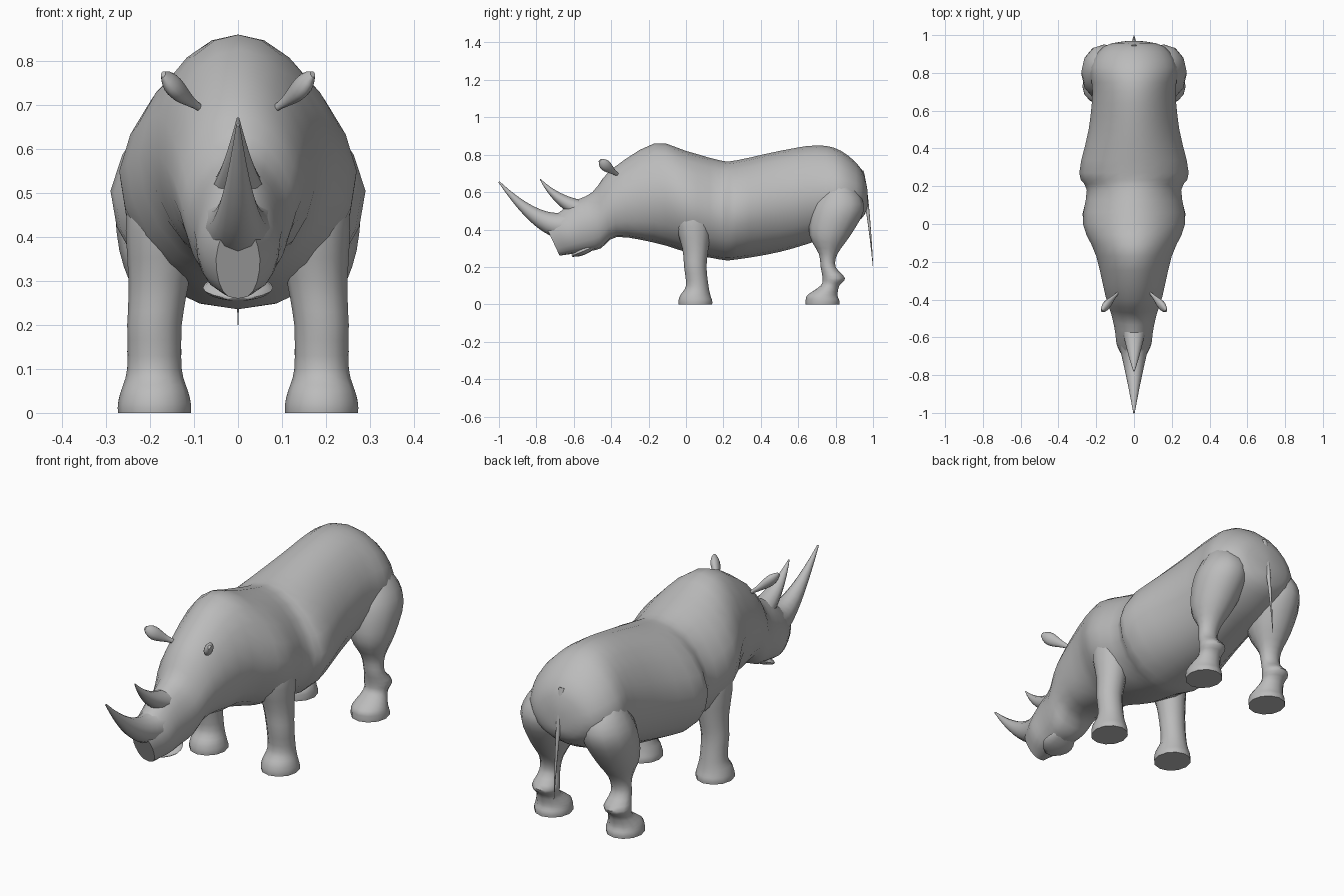
import bpy
import bmesh
import math
from mathutils import Vector

default_cube = bpy.data.objects.get("Cube")
if default_cube:
    bpy.data.objects.remove(default_cube, do_unlink=True)

grey = (.5, .5, .5, 1)
hide = bpy.data.materials.new("grey_hide")
hide.use_nodes = True
hide.diffuse_color = grey
hide.node_tree.nodes["Principled BSDF"].inputs["Base Color"].default_value = grey


def smooth_rows(rows, steps=3):
    """Fill in rows between the given ones along a smooth curve."""
    vectors = [Vector(row) for row in rows]
    padded = [vectors[0], *vectors, vectors[-1]]
    dense = []
    for before, start, end, after in zip(padded, padded[1:], padded[2:], padded[3:]):
        leave, arrive = (end - before) / 2, (after - start) / 2
        for step in range(steps):
            t = step / steps
            # Cubic curve with the slopes leave and arrive at its ends
            ease = t * t * (3 - 2 * t)
            bend = leave * (1 - t) - arrive * t
            dense.append(start.lerp(end, ease) + bend * t * (1 - t))
    return dense + [vectors[-1]]


def circle(sides):
    angles = [math.tau * side / sides for side in range(sides)]
    return [(math.cos(angle), math.sin(angle)) for angle in angles]


def skin(name, rings):
    """Join rings of points into one closed, smooth surface."""
    bm = bmesh.new()
    loops = [[bm.verts.new(point) for point in ring] for ring in rings]
    for lower, upper in zip(loops, loops[1:]):
        for side in range(len(lower)):
            bm.faces.new((lower[side - 1], lower[side], upper[side], upper[side - 1]))
    bm.faces.new(loops[0])
    bm.faces.new(loops[-1])
    bmesh.ops.recalc_face_normals(bm, faces=bm.faces)
    mesh = bpy.data.meshes.new(name)
    bm.to_mesh(mesh)
    bm.free()
    mesh.materials.append(hide)
    part = bpy.data.objects.new(name, mesh)
    bpy.context.collection.objects.link(part)
    bpy.ops.object.select_all(action="DESELECT")
    part.select_set(True)
    bpy.context.view_layer.objects.active = part
    bpy.ops.object.shade_smooth_by_angle(angle=math.radians(50))


def body(name, rows):
    """Upright egg-shaped sections; the head leans forward and has fuller jowls."""
    rings = []
    for y, top, bottom, half_width in smooth_rows(rows):
        lean = max(0, -.2 - y) * .15
        middle, half_height = (top + bottom) / 2, (top - bottom) / 2
        ring = []
        for across, up in circle(20):
            narrow = 1 - .15 * max(0, up)
            if lean and up < 0:
                across = math.copysign(abs(across) ** .7, across)
            ring.append((half_width * across * narrow,
                         y + lean * (1 - up) / 2,
                         middle + half_height * up))
        rings.append(ring)
    skin(name, rings)


def leg(name, side, rows, hoof_y):
    """Level sections that lean inward above the knee, ending in a broad hoof."""
    hoof = [(.05, hoof_y, .08), (.02, hoof_y, .09), (0, hoof_y, .09)]
    rings = []
    for z, y, radius in smooth_rows(rows + hoof):
        x = .19 - max(0, z - .2) / 10
        half_width = .7 * radius + .02
        rings.append([(side * (x + half_width * across), y + radius * along, z)
                      for across, along in circle(12)])
    skin(name, rings)


def cone(t):
    return 1 - .95 * t


def leaf(t):
    return math.sin(math.pi * (.1 + .8 * t * t))


def spike(name, start, bend, tip, half_width, half_depth, shape, count=10):
    """A curved piece whose thickness follows a shape rule."""
    start, bend, tip = Vector(start), Vector(bend), Vector(tip)
    rings = []
    for step in range(count + 1):
        t = step / count
        centre = start.lerp(bend, t).lerp(bend.lerp(tip, t), t)
        heading = (bend - start).lerp(tip - bend, t).normalized()
        depth = heading.cross(Vector((1, 0, 0))).normalized()
        width = depth.cross(heading)
        rings.append([centre + shape(t) * (width * half_width * across + depth * half_depth * out)
                      for across, out in circle(12)])
    skin(name, rings)


# Body from rump to upper lip: y, top, bottom, half width
body("body_and_head", [
    (.97, .61, .52, .03), (.94, .72, .46, .16), (.83, .82, .39, .23), (.7, .85, .34, .22),
    (.5, .82, .28, .24), (.27, .77, .24, .29), (.18, .77, .24, .25), (0, .82, .28, .27),
    (-.17, .86, .33, .2), (-.4, .72, .36, .15), (-.5, .6, .3, .12), (-.6, .55, .28, .1),
    (-.68, .49, .27, .09), (-.76, .44, .26, .05),
])

# Lower lip, horns and tail
spike("lower_lip", (0, -.42, .35), (0, -.5, .3), (0, -.61, .26), .08, .02, leaf)
spike("front_horn", (0, -.64, .42), (0, -.79, .41), (0, -1, .655), .08, .08, cone)
spike("rear_horn", (0, -.57, .51), (0, -.7, .56), (0, -.78, .67), .06, .05, cone)
spike("tail", (0, .93, .71), (0, .97, .6), (0, 1, .2), .02, .02, cone)

# Paired legs and ears: leg rows are z, y, radius
fore_rows = [(.6, .05, .05), (.47, .04, .1), (.3, .05, .07), (.2, .05, .06), (.1, .06, .06)]
hind_rows = [(.7, .8, .01), (.6, .82, .1), (.5, .81, .14), (.37, .77, .11),
             (.27, .76, .05), (.2, .76, .04), (.14, .79, .06), (.1, .77, .05)]
for word, side in (("left", 1), ("right", -1)):
    leg(word + "_front_leg", side, fore_rows, .05)
    leg(word + "_hind_leg", side, hind_rows, .73)
    spike(word + "_ear", (side * .08, -.36, .69), (side * .13, -.41, .72),
          (side * .17, -.46, .77), .02, .03, leaf)
